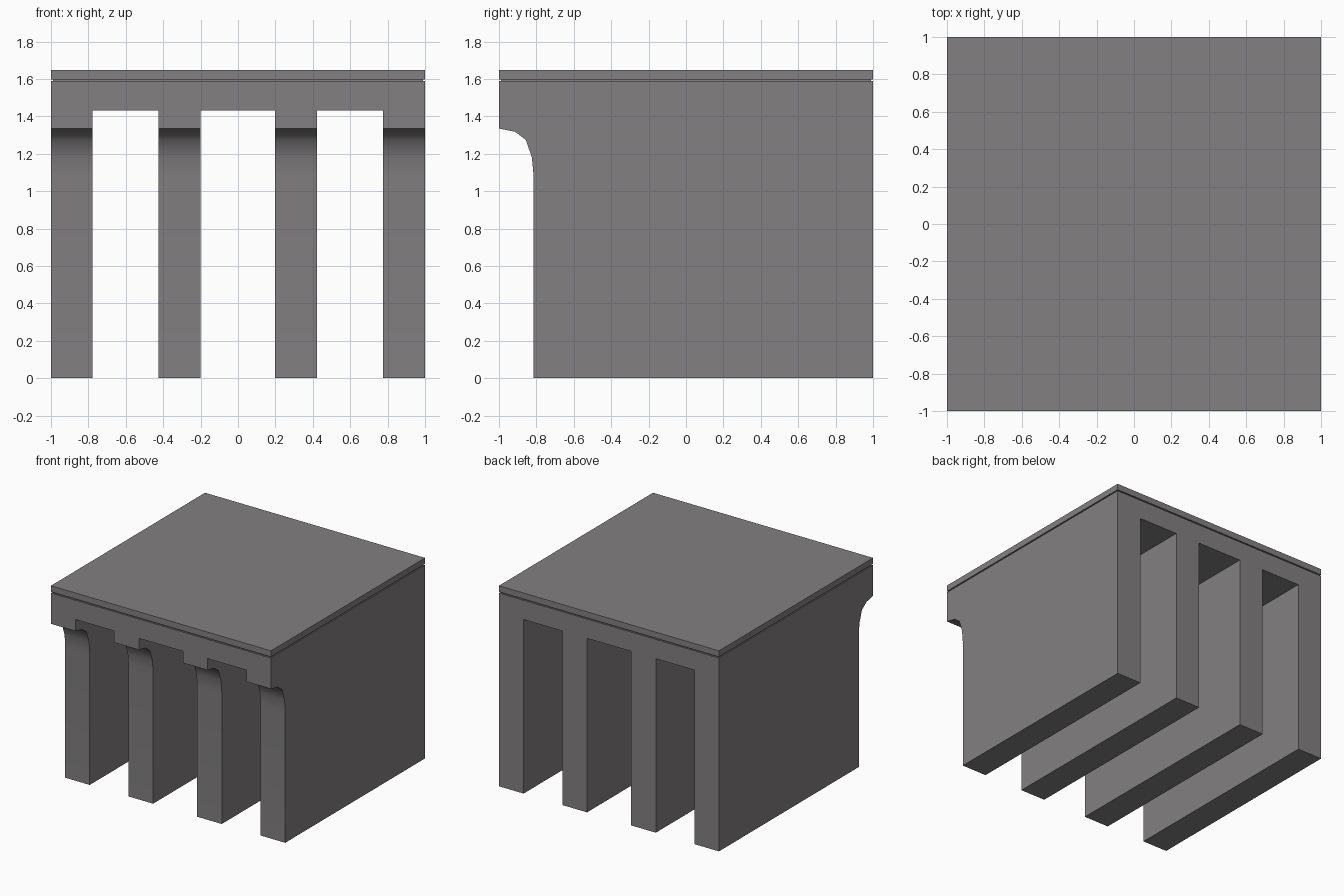
import bpy, bmesh, math

if "Cube" in bpy.data.objects:
    bpy.data.objects.remove(bpy.data.objects["Cube"])

grey = bpy.data.materials.new("warm_grey")
grey.diffuse_color = (0.225, 0.215, 0.217, 1)
grey.use_nodes = True
grey.node_tree.nodes["Principled BSDF"].inputs["Base Color"].default_value = grey.diffuse_color


def add_mesh(name, bm):
    bmesh.ops.recalc_face_normals(bm, faces=bm.faces)
    me = bpy.data.meshes.new(name)
    bm.to_mesh(me)
    bm.free()
    me.materials.append(grey)
    ob = bpy.data.objects.new(name, me)
    bpy.context.collection.objects.link(ob)
    return ob


def extrude_x(name, profile, x0, x1):
    """Extrude a (y, z) outline from x0 to x1."""
    bm = bmesh.new()
    face = bm.faces.new([bm.verts.new((x0, y, z)) for y, z in profile])
    ext = bmesh.ops.extrude_face_region(bm, geom=[face])["geom"]
    bmesh.ops.translate(bm, vec=(x1 - x0, 0, 0),
                        verts=[v for v in ext if isinstance(v, bmesh.types.BMVert)])
    return add_mesh(name, bm)


def box(name, x0, x1, y0, y1, z0, z1):
    return extrude_x(name, [(y0, z0), (y1, z0), (y1, z1), (y0, z1)], x0, x1)


# Body with the curved undercut at the front
body = extrude_x("body", [
    (1, 0), (1, 1.588), (-1, 1.588), (-1, 1.335), (-0.915, 1.318),
    (-0.856, 1.274), (-0.824, 1.18), (-0.815, 1.085), (-0.815, 0)], -1, 1)

# Three open slots running front to back leave four wall-like legs
for x0, x1 in [(-0.777, -0.426), (-0.201, 0.199), (0.423, 0.776)]:
    cutter = box("slot_cutter", x0, x1, -1.2, 1.2, -0.2, 1.43)
    cutter.hide_render = True
    mod = body.modifiers.new("slot", 'BOOLEAN')
    mod.operation = 'DIFFERENCE'
    mod.solver = 'EXACT'
    mod.object = cutter
    bpy.context.view_layer.objects.active = body
    bpy.ops.object.modifier_apply(modifier=mod.name)
    bpy.data.objects.remove(cutter, do_unlink=True)

# Smooth only the curved undercut
for p in body.data.polygons:
    p.use_smooth = True
body.data.set_sharp_from_angle(angle=math.radians(42))

# Thin recessed band and the top slab
box("shadow_gap", -0.99, 0.99, -0.99, 0.99, 1.58, 1.605)
box("top_slab", -1, 1, -1, 1, 1.598, 1.648)
